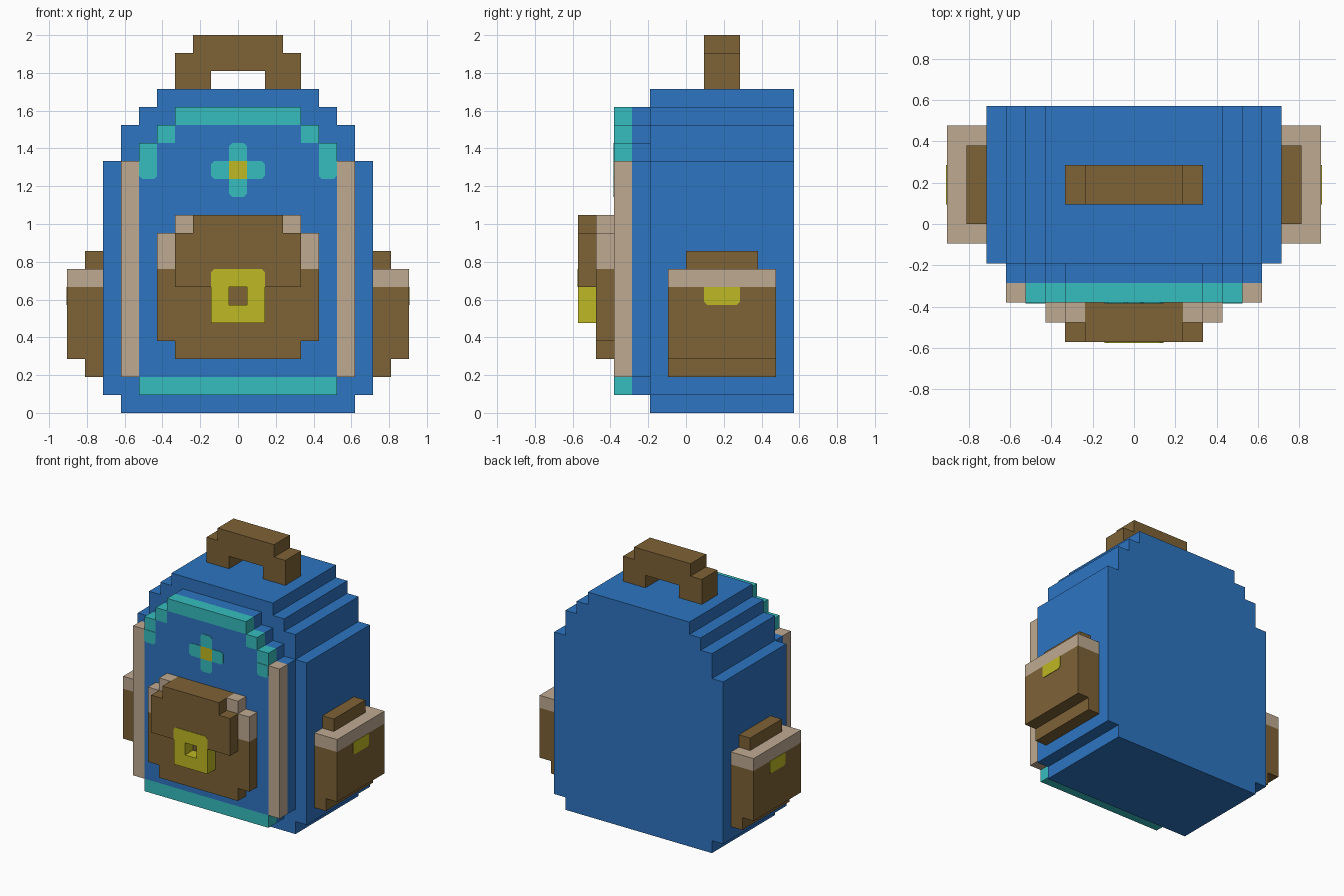
import bpy
import bmesh

cube = bpy.data.objects.get("Cube")
if cube:
    bpy.data.objects.remove(cube, do_unlink=True)

U = 2 / 21          # one block
PLATE = 0.04        # painted plate thickness, in blocks


def material(name, rgb):
    lin = [((c / 255 + 0.055) / 1.055) ** 2.4 for c in rgb] + [1.0]
    m = bpy.data.materials.new(name)
    m.use_nodes = True
    m.diffuse_color = lin
    bsdf = next(n for n in m.node_tree.nodes if n.type == 'BSDF_PRINCIPLED')
    bsdf.inputs["Base Color"].default_value = lin
    return m


BLUE = material("blue cloth", (45, 117, 193))
TEAL = material("teal trim", (54, 189, 191))
BROWN = material("brown leather", (126, 98, 54))
TAN = material("tan edging", (191, 170, 145))
YELLOW = material("yellow metal", (191, 184, 36))


def prism(name, pts, lo, hi, mat, axis='y'):
    """Extrude a flat outline along y (points are x, z) or along x (points are y, z)."""
    place = (lambda a, d, z: (a * U, d * U, z * U)) if axis == 'y' else \
            (lambda a, d, z: (d * U, a * U, z * U))
    bm = bmesh.new()
    near = [bm.verts.new(place(a, lo, z)) for a, z in pts]
    far = [bm.verts.new(place(a, hi, z)) for a, z in pts]
    bm.faces.new(near)
    bm.faces.new(far[::-1])
    n = len(pts)
    for i in range(n):
        j = (i + 1) % n
        bm.faces.new((near[i], far[i], far[j], near[j]))
    bmesh.ops.recalc_face_normals(bm, faces=bm.faces)
    me = bpy.data.meshes.new(name)
    bm.to_mesh(me)
    bm.free()
    me.materials.append(mat)
    ob = bpy.data.objects.new(name, me)
    bpy.context.collection.objects.link(ob)
    return ob


def box(name, x0, x1, y0, y1, z0, z1, mat):
    return prism(name, [(x0, z0), (x1, z0), (x1, z1), (x0, z1)], y0, y1, mat)


def stepped(name, z0, rows, y0, y1, mat):
    """Symmetric stepped outline; rows are (half width, top height)."""
    right = []
    for half, top in rows:
        right += [(half, z0), (half, top)]
        z0 = top
    left = [(-x, z) for x, z in reversed(right)]
    return prism(name, right + left, y0, y1, mat)


def clipped(a0, a1, z0, z1, corners, c=0.17):
    """Rectangle with the listed corners cut (bl, br, tr, tl)."""
    pts = []
    for key, a, z, sa, sz in (("bl", a0, z0, 1, 1), ("br", a1, z0, -1, 1),
                              ("tr", a1, z1, -1, -1), ("tl", a0, z1, 1, -1)):
        if key not in corners:
            pts.append((a, z))
            continue
        cut = [(a, z + sz * c), (a + sa * c, z)]
        pts += cut if key in ("bl", "tr") else cut[::-1]
    return pts


# Main bag and raised front panel
stepped("bag_body", 0, [(6.5, 1), (7.5, 14), (6.5, 16), (5.5, 17), (4.5, 18)], -2, 6, BLUE)
stepped("front_panel_back", 1, [(5.5, 2), (6.5, 14), (5.5, 15), (4.5, 16), (3.5, 17)], -3, -2, BLUE)
stepped("front_panel", 2, [(5.5, 14), (4.5, 15), (3.5, 16)], -4, -3, BLUE)

# Teal trim and tan strips around the panel
box("trim_bottom", -5.5, 5.5, -4, -3, 1, 2, TEAL)
box("trim_top", -3.5, 3.5, -4, -3, 16, 17, TEAL)
for s, side in ((1, "left"), (-1, "right")):
    def sbox(name, x0, x1, *rest):
        box(f"{name}_{side}", min(s * x0, s * x1), max(s * x0, s * x1), *rest)

    sbox("trim_upper", 3.5, 4.5, -4, -3, 15, 16, TEAL)
    sbox("trim_corner", 4.5, 5.5, -4, -3, 14, 15, TEAL)
    x0, x1 = sorted((s * 4.5, s * 5.5))
    prism(f"trim_end_{side}", clipped(x0, x1, 13, 14, ("bl", "br")), -4 - PLATE, -3.9, TEAL)
    sbox("panel_strip", 5.5, 6.5, -4, -3, 2, 14, TAN)

    # Front pocket edging
    sbox("pocket_edge_low", 3.5, 4.5, -5, -4, 8, 10, TAN)
    sbox("pocket_edge_high", 2.5, 3.5, -5, -4, 10, 11, TAN)

    # Side pocket
    sbox("side_pocket_base", 7.5, 8.5, -1, 5, 2, 3, BROWN)
    sbox("side_pocket", 7.5, 9.5, -1, 5, 3, 7, BROWN)
    sbox("side_pocket_rim", 7.5, 9.5, -1, 5, 7, 8, TAN)
    sbox("side_pocket_top", 7.5, 8.5, 0, 4, 8, 9, BROWN)
    prism(f"side_pocket_clasp_{side}", clipped(1, 3, 6, 7, ("bl", "br")),
          s * 9.4, s * (9.5 + PLATE), YELLOW, axis='x')

# Flower painted on the panel
all_ends = {"top": (-.5, .5, 14, 15, ("tl", "tr")), "bottom": (-.5, .5, 12, 13, ("bl", "br")),
            "right": (-1.5, -.5, 13, 14, ("bl", "tl")), "left": (.5, 1.5, 13, 14, ("br", "tr"))}
for key, args in all_ends.items():
    prism(f"flower_petal_{key}", clipped(*args), -4 - PLATE, -3.9, TEAL)
box("flower_centre", -.5, .5, -4 - PLATE, -3.9, 13, 14, YELLOW)

# Front pocket and its flap
stepped("front_pocket", 3, [(3.5, 4), (4.5, 8), (3.5, 10), (2.5, 11)], -5, -4, BROWN)
stepped("front_pocket_flap", 7, [(3.5, 10), (2.5, 11)], -6, -5, BROWN)

# Buckle: open square ring whose top bar lies on the flap
prism("buckle_ring", [(-1.5, 5), (1.5, 5), (1.5, 7), (.5, 7), (.5, 6), (-.5, 6), (-.5, 7), (-1.5, 7)],
      -6, -5, YELLOW)
prism("buckle_top", clipped(-1.5, 1.5, 7, 8, ("tl", "tr")), -6 - PLATE, -5.9, YELLOW)

# Carry handle
prism("handle", [(1.5, 18), (3.5, 18), (3.5, 20), (2.5, 20), (2.5, 21), (-2.5, 21), (-2.5, 20),
                 (-3.5, 20), (-3.5, 18), (-1.5, 18), (-1.5, 19), (1.5, 19)], 1, 3, BROWN)
